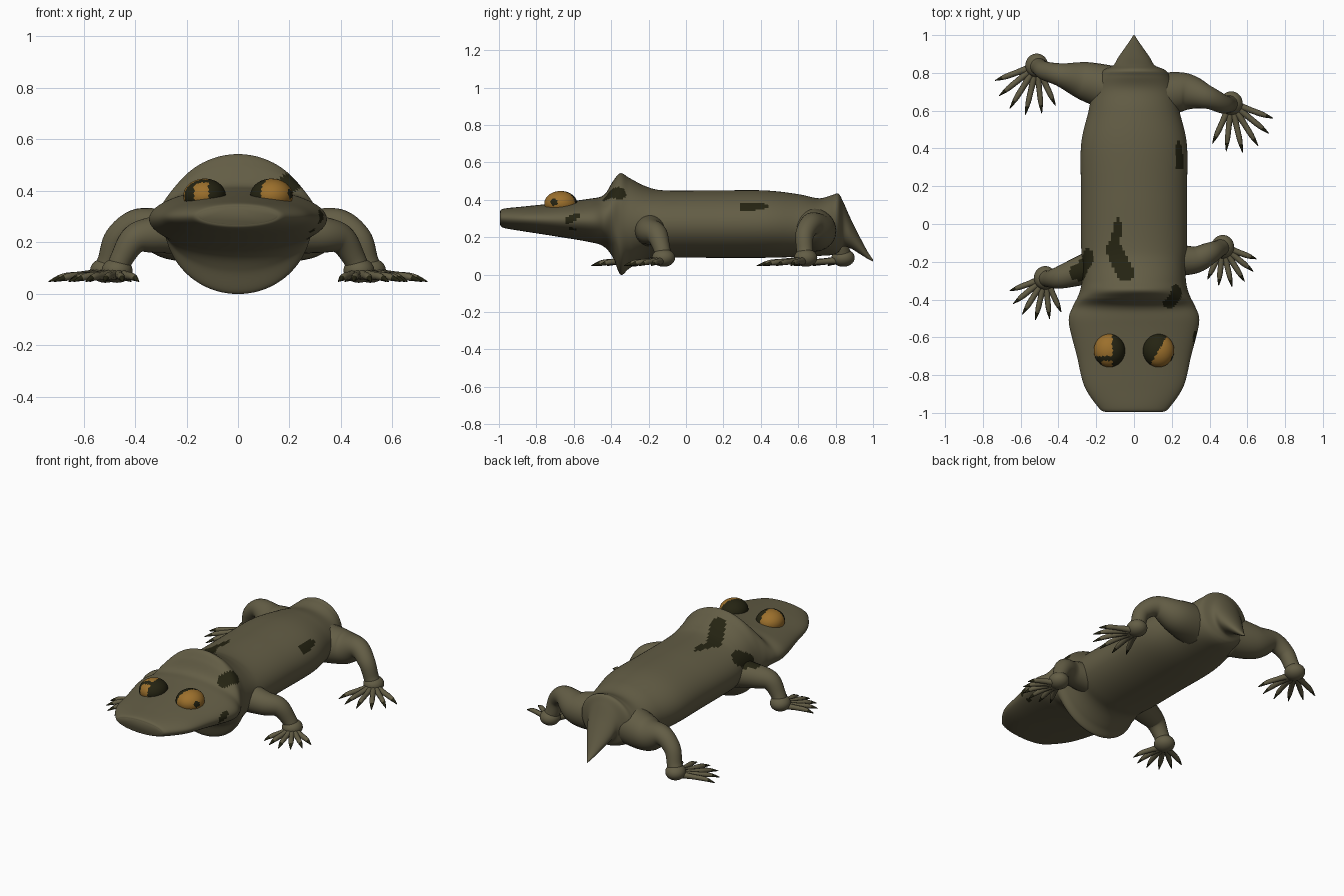
import bpy, bmesh, math
from mathutils import Vector
from mathutils.geometry import intersect_point_line

cube = bpy.data.objects.get("Cube")
if cube:
    bpy.data.objects.remove(cube, do_unlink=True)


def make_material(name, colour):
    mat = bpy.data.materials.new(name)
    mat.use_nodes = True
    mat.diffuse_color = (*colour, 1)
    bsdf = next(n for n in mat.node_tree.nodes if n.type == 'BSDF_PRINCIPLED')
    bsdf.inputs["Base Color"].default_value = (*colour, 1)
    return mat


olive = make_material("olive skin", (0.125, 0.11, 0.06))
dark = make_material("dark marking", (0.018, 0.017, 0.006))
gold = make_material("amber eye", (0.33, 0.16, 0.025))

# Dark skin markings: capsules given as start, end and radius
MARKINGS = [
    ((-0.09, 0, 0.45), (-0.1, -0.12, 0.45), 0.027),
    ((-0.11, -0.13, 0.45), (-0.04, -0.27, 0.48), 0.047),
    ((0.24, 0.31, 0.36), (0.24, 0.41, 0.37), 0.028),
    ((0.19, -0.41, 0.42), (0.23, -0.36, 0.44), 0.043),
    ((-0.3, -0.26, 0.32), (-0.25, -0.18, 0.36), 0.05),
    ((0.32, -0.63, 0.29), (0.32, -0.59, 0.31), 0.02),
    ((0.29, -0.615, 0.24), (0.29, -0.605, 0.24), 0.015),
]


def marked(point):
    for start, end, radius in MARKINGS:
        a, b = Vector(start), Vector(end)
        t = intersect_point_line(point, a, b)[1]
        if (point - a.lerp(b, min(1, max(0, t)))).length < radius:
            return 1
    return 0


def spline(points, steps):
    """Smooth curve through tuples of any size."""
    pts = [points[0], *points, points[-1]]
    out = []
    for a, b, c, d in zip(pts, pts[1:], pts[2:], pts[3:]):
        for s in range(steps):
            t = s / steps
            out.append([0.5 * (2 * q + (r - p) * t + (2 * p - 5 * q + 4 * r - u) * t * t
                               + (3 * q - p - 3 * r + u) * t ** 3)
                        for p, q, r, u in zip(a, b, c, d)])
    out.append(list(points[-1]))
    return out


def finish(name, bm, materials, rule):
    bmesh.ops.recalc_face_normals(bm, faces=bm.faces)
    for face in bm.faces:
        face.smooth = True
        face.material_index = rule(face.calc_center_median())
    mesh = bpy.data.meshes.new(name)
    bm.to_mesh(mesh)
    bm.free()
    for mat in materials:
        mesh.materials.append(mat)
    obj = bpy.data.objects.new(name, mesh)
    bpy.context.collection.objects.link(obj)
    return obj


def loft(name, rings, rule=marked):
    bm = bmesh.new()
    loops = [[bm.verts.new(p) for p in ring] for ring in rings]
    for lower, upper in zip(loops, loops[1:]):
        for i in range(len(lower)):
            bm.faces.new((lower[i - 1], lower[i], upper[i], upper[i - 1]))
    bm.faces.new(loops[0])
    bm.faces.new(loops[-1])
    return finish(name, bm, (olive, dark), rule)


def tube(name, points, steps, sides, rule=marked):
    """Round limb through (x, y, z, radius) points."""
    path = spline(points, steps)
    centres = [Vector(p[:3]) for p in path]
    rings = []
    side = Vector((0, 1, 0))
    for i, p in enumerate(path):
        tangent = (centres[min(i + 1, len(path) - 1)] - centres[max(i - 1, 0)]).normalized()
        side = (side - tangent * side.dot(tangent)).normalized()
        other = tangent.cross(side)
        rings.append([centres[i] + p[3] * (side * math.cos(a) + other * math.sin(a))
                      for a in (math.tau * k / sides for k in range(sides))])
    return loft(name, rings, rule)


def ball(name, centre, size, materials, rule):
    bm = bmesh.new()
    bmesh.ops.create_icosphere(bm, subdivisions=4, radius=1)
    for v in bm.verts:
        v.co = Vector(centre) + Vector([c * s for c, s in zip(v.co, size)])
    return finish(name, bm, materials, rule)


# Head, collar, trunk and tail: (y, half width, bottom, top)
PROFILE = [
    (-0.995, 0.15, 0.27, 0.335), (-0.975, 0.185, 0.25, 0.352), (-0.86, 0.262, 0.23, 0.365),
    (-0.7, 0.302, 0.205, 0.382), (-0.52, 0.345, 0.175, 0.405), (-0.44, 0.325, 0.15, 0.425),
    (-0.39, 0.3, 0.09, 0.5), (-0.35, 0.285, 0, 0.542), (-0.3, 0.275, 0.035, 0.515),
    (-0.21, 0.272, 0.085, 0.47), (-0.11, 0.28, 0.09, 0.45), (0.15, 0.28, 0.09, 0.45),
    (0.42, 0.28, 0.09, 0.45), (0.6, 0.24, 0.095, 0.43), (0.71, 0.22, 0.1, 0.408),
    (0.78, 0.19, 0.105, 0.425), (0.815, 0.165, 0.12, 0.432), (0.84, 0.11, 0.15, 0.39),
    (0.88, 0.085, 0.14, 0.3), (0.93, 0.05, 0.11, 0.2), (0.97, 0.022, 0.085, 0.125),
    (1.0, 0.003, 0.07, 0.08),
]
SIDES = 112
loft("body", [[Vector((w * math.cos(a), y, (low + top) / 2 + (top - low) / 2 * math.sin(a)))
               for a in (math.tau * k / SIDES for k in range(SIDES))]
              for y, w, low, top in spline(PROFILE, 10)])


# Eyes, split into amber and dark areas
def left_eye_rule(p):
    pupil = (p - Vector((0.19, -0.7, 0.385))).length < 0.024
    return int(pupil or 0.8 * (p.x - 0.13) - 0.45 * (p.y + 0.67) < 0)


def right_eye_rule(p):
    band = -0.725 < p.y < -0.7 and p.z > 0.39
    return int(band or p.x > -0.115 or (p.x < -0.17 and p.y < -0.7))


for name, x, rule in (("left_eye", 0.13, left_eye_rule), ("right_eye", -0.13, right_eye_rule)):
    ball(name, (x, -0.67, 0.38), (0.083, 0.088, 0.067), (gold, dark), rule)

# Limbs: shared shape of (distance from middle, height, radius), then own y positions
FRONT = [(0.2, 0.24, 0.09), (0.32, 0.23, 0.072), (0.4, 0.212, 0.058),
         (0.45, 0.14, 0.045), (0.47, 0.085, 0.045)]
REAR = [(0.13, 0.24, 0.12), (0.27, 0.235, 0.1), (0.39, 0.268, 0.062),
        (0.47, 0.215, 0.05), (0.5, 0.13, 0.045), (0.515, 0.085, 0.05)]
LIMBS = [
    ("left_front", FRONT, 1, (-0.19, -0.19, -0.155, -0.13, -0.12), 0.19),
    ("right_front", FRONT, -1, (-0.22, -0.26, -0.285, -0.29, -0.285), 0.2),
    ("left_rear", REAR, 1, (0.68, 0.7, 0.67, 0.635, 0.635, 0.64), 0.235),
    ("right_rear", REAR, -1, (0.72, 0.76, 0.79, 0.81, 0.83, 0.84), 0.235),
]
FINGERS = 6
for name, shape, side, ys, reach in LIMBS:
    tube(name + "_leg", [(side * x, y, z, r) for (x, z, r), y in zip(shape, ys)], 8, 24)
    x, y = side * shape[-1][0], ys[-1]
    ball(name + "_foot", (x, y, 0.09), (0.06, 0.062, 0.048), (olive,), lambda p: 0)
    # Fanned toes with dark claws
    for i in range(FINGERS):
        angle = math.radians(-20 - 95 * i / (FINGERS - 1))
        dx, dy = side * math.cos(angle), math.sin(angle)
        length = reach * (1 + 0.15 * math.sin(math.pi * i / (FINGERS - 1)))
        toe = [(x + dx * length * f, y + dy * length * f, z, r) for f, z, r in
               ((0.1, 0.075, 0.022), (0.45, 0.07, 0.016), (0.75, 0.064, 0.014), (1, 0.047, 0.002))]
        claw = lambda p: int((p.xy - Vector((x, y))).length > length * 0.84)
        tube(f"{name}_toe_{i + 1}", toe, 4, 8, claw)
